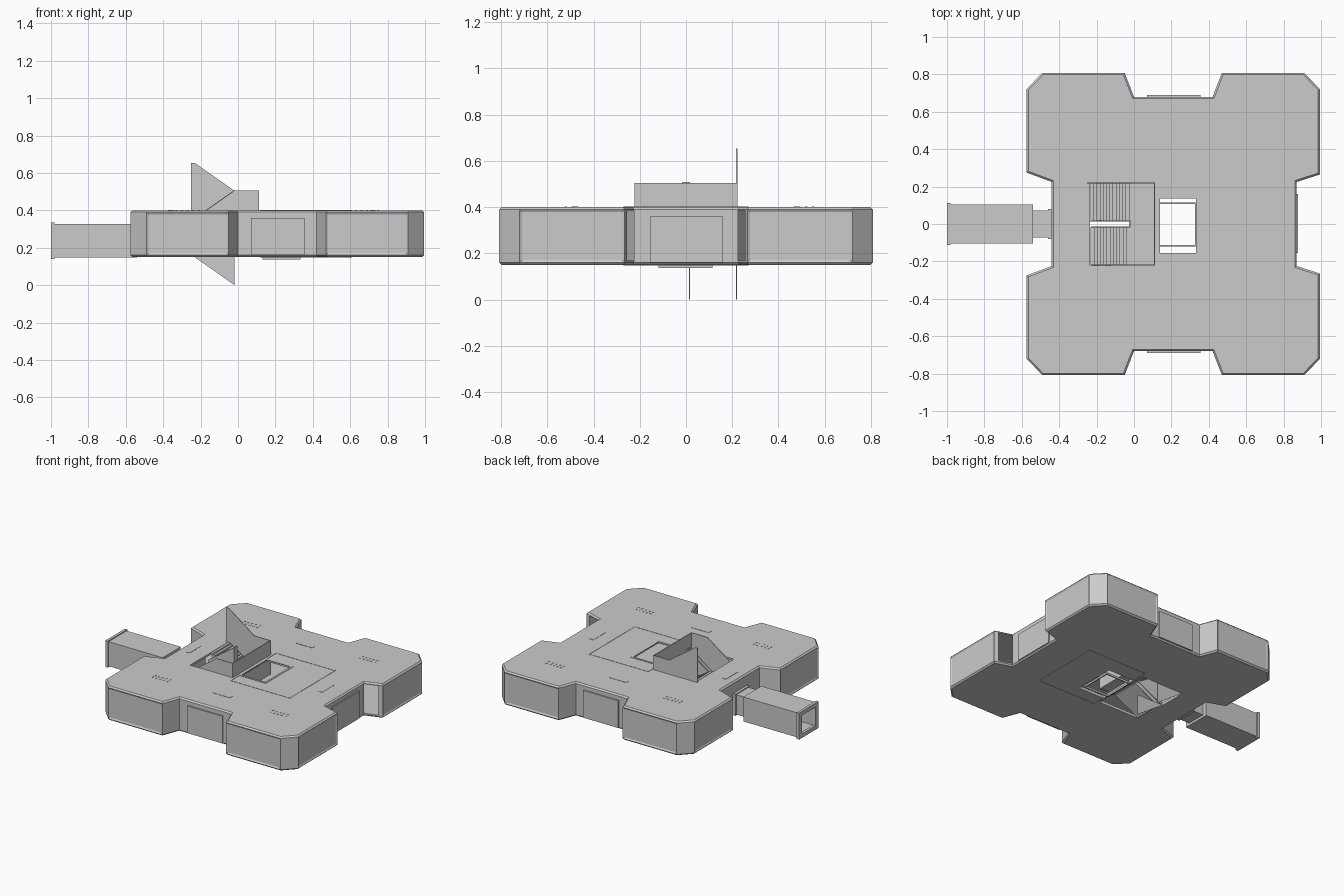
import bpy, bmesh
from mathutils import Vector

if "Cube" in bpy.data.objects:
    bpy.data.objects.remove(bpy.data.objects["Cube"])


def make(name, bm):
    bmesh.ops.recalc_face_normals(bm, faces=bm.faces)
    me = bpy.data.meshes.new(name)
    bm.to_mesh(me)
    bm.free()
    ob = bpy.data.objects.new(name, me)
    bpy.context.collection.objects.link(ob)
    return ob


def prism_bm(pts, lo, hi, axis='z'):
    """Extrude a 2D profile along z (x,y points) or y (x,z points)."""
    bm = bmesh.new()
    place = (lambda a, b, h: (a, b, h)) if axis == 'z' else (lambda a, b, h: (a, h, b))
    face = bm.faces.new([bm.verts.new(place(a, b, lo)) for a, b in pts])
    ext = bmesh.ops.extrude_face_region(bm, geom=[face])
    step = Vector(place(0, 0, hi - lo))
    for v in ext['geom']:
        if isinstance(v, bmesh.types.BMVert):
            v.co += step
    bmesh.ops.recalc_face_normals(bm, faces=bm.faces)
    return bm


def prism(name, pts, lo, hi, axis='z'):
    return make(name, prism_bm(pts, lo, hi, axis))


def box(name, x0, x1, y0, y1, z0, z1):
    return prism(name, [(x0, y0), (x1, y0), (x1, y1), (x0, y1)], z0, z1)


def cut(target, cutter):
    mod = target.modifiers.new('cut', 'BOOLEAN')
    mod.operation = 'DIFFERENCE'
    mod.solver = 'EXACT'
    mod.object = cutter
    bpy.context.view_layer.objects.active = target
    bpy.ops.object.modifier_apply(modifier=mod.name)
    bpy.data.objects.remove(cutter)


def frame(name, x0, x1, y0, y1, z0, z1, t):
    """Rectangular border made of four bars."""
    box(name + '_left', x0, x0 + t, y0, y1, z0, z1)
    box(name + '_right', x1 - t, x1, y0, y1, z0, z1)
    box(name + '_front', x0 + t, x1 - t, y0, y0 + t, z0, z1)
    box(name + '_back', x0 + t, x1 - t, y1 - t, y1, z0, z1)


# Storey shell: four chamfered corner pods joined by recessed walls
half = [(.87, .225), (.995, .265), (.995, .72), (.91, .808), (.47, .808), (.42, .68), (0, .68),
        (-.05, .808), (-.49, .808), (-.575, .72), (-.575, .275), (-.44, .225)]
outline = half + [(x, -y) for x, y in reversed(half)]
bm = prism_bm(outline, .15, .40)
rims = [e for e in bm.edges if abs(e.verts[0].co.z - e.verts[1].co.z) < 1e-5]
bmesh.ops.bevel(bm, geom=rims, offset=.01, segments=1, affect='EDGES')
bm.normal_update()
# Recessed panels on the outer pod faces
pods = []
for f in bm.faces:
    c, n = f.calc_center_median(), f.normal
    if max(abs(n.x), abs(n.y)) > .99 and f.calc_area() > .05 and (
            abs(c.y) > .75 or c.x > .95 or c.x < -.55):
        pods.append(f)
bmesh.ops.inset_individual(bm, faces=pods, thickness=.016, depth=-.006)
storey = make('storey_shell', bm)

# Hollow interior, stairwell and hatch opening
inner = [(.21 + (x - .21) * .96, y * .96) for x, y in outline]
cut(storey, prism('cavity', inner, .17, .385))
cut(storey, box('stairwell', -.235, .112, -.222, .222, .1, .5))
cut(storey, box('hatch', .13, .34, -.165, .145, .1, .5))

# Thin trims around the openings, above and below
frame('hatch_trim', .125, .345, -.17, .15, .399, .403, .014)
frame('hatch_lower_trim', .13, .335, -.12, .115, .137, .151, .008)
frame('opening_outline', .118, .61, -.27, .27, .4, .402, .012)
frame('floor_outline', .118, .61, -.27, .27, .148, .15, .012)

# Doors on the recessed walls
for s, tag in ((-1, 'front'), (1, 'back')):
    y0, y1 = sorted((s * .675, s * .69))
    box('door_' + tag, .07, .355, y0, y1, .16, .36)
box('door_right', .865, .877, -.155, .16, .16, .36)

# Roof light strips and rows of small studs
for i, (x, y, w, d) in enumerate([(.21, .48, .07, .015), (.21, -.48, .07, .015),
                                  (.72, 0, .015, .07), (-.36, 0, .015, .07)]):
    box(f'roof_strip_{i}', x - w, x + w, y - d, y + d, .4, .402)
for cx in (-.27, .69):
    for cy in (-.52, .52):
        for k in range(10):
            x, y = cx + (k % 5 - 2) * .03, cy + (k // 5) * .03
            box('roof_stud', x - .005, x + .005, y - .005, y + .005, .4, .402)


# Two stair flights with a landing between them
def flight(name, x0, z0, x1, z1, y0, y1, n=12):
    dx, dz = (x1 - x0) / n, (z1 - z0) / n
    pts = [(x0, z0)]
    for i in range(n):
        pts += [(x0 + i * dx, z0 + (i + 1) * dz), (x0 + (i + 1) * dx, z0 + (i + 1) * dz)]
    pts += [(x1, z1 - .02), (x0 + dx, z0 - .02 + dz), (x0, z0 - .005)]
    prism(name, pts, y0, y1, 'y')


flight('lower_flight', -.232, .16, -.025, .275, -.218, -.016)
flight('upper_flight', -.025, .275, -.232, .4, .016, .218)
box('landing', -.025, .11, -.218, .218, .26, .275)

# Stair side walls
low_wall = [(-.23, .15), (-.02, .255), (.112, .255), (.112, .505), (-.02, .505), (-.23, .358)]
mid_wall = [(-.23, .15), (-.02, .255), (-.02, .508), (-.23, .361)]
high_wall = [(.112, .255), (.112, .505), (-.02, .505), (-.23, .653), (-.25, .653), (-.25, .38), (-.02, .255)]
prism('front_stair_wall', low_wall, -.222, -.217, 'y')
prism('back_stair_wall', high_wall, .217, .222, 'y')
for y in (-.018, .013):
    prism('middle_stair_wall', mid_wall, y, y + .005, 'y')
box('landing_end_wall', .107, .112, -.217, .217, .255, .505)
box('middle_wall_cap', -.026, -.018, -.018, .018, .275, .508)

# Side walls of the flight leading down
for y in (.013, .217):
    prism('descending_stair_wall', [(-.235, .152), (-.018, 0), (-.018, .152)], y, y + .004, 'y')

# Side corridor: open tube, end flange and connector
corridor = box('corridor', -.985, -.54, -.105, .105, .148, .328)
cut(corridor, box('corridor_space', -1.1, -.56, -.085, .085, .165, .311))
flange = box('corridor_flange', -1, -.98, -.113, .113, .14, .335)
cut(flange, box('flange_space', -1.1, -.9, -.08, .08, .17, .306))
box('connector', -.545, -.455, -.072, .072, .165, .31)
box('connector_collar', -.46, -.435, -.08, .08, .158, .317)
